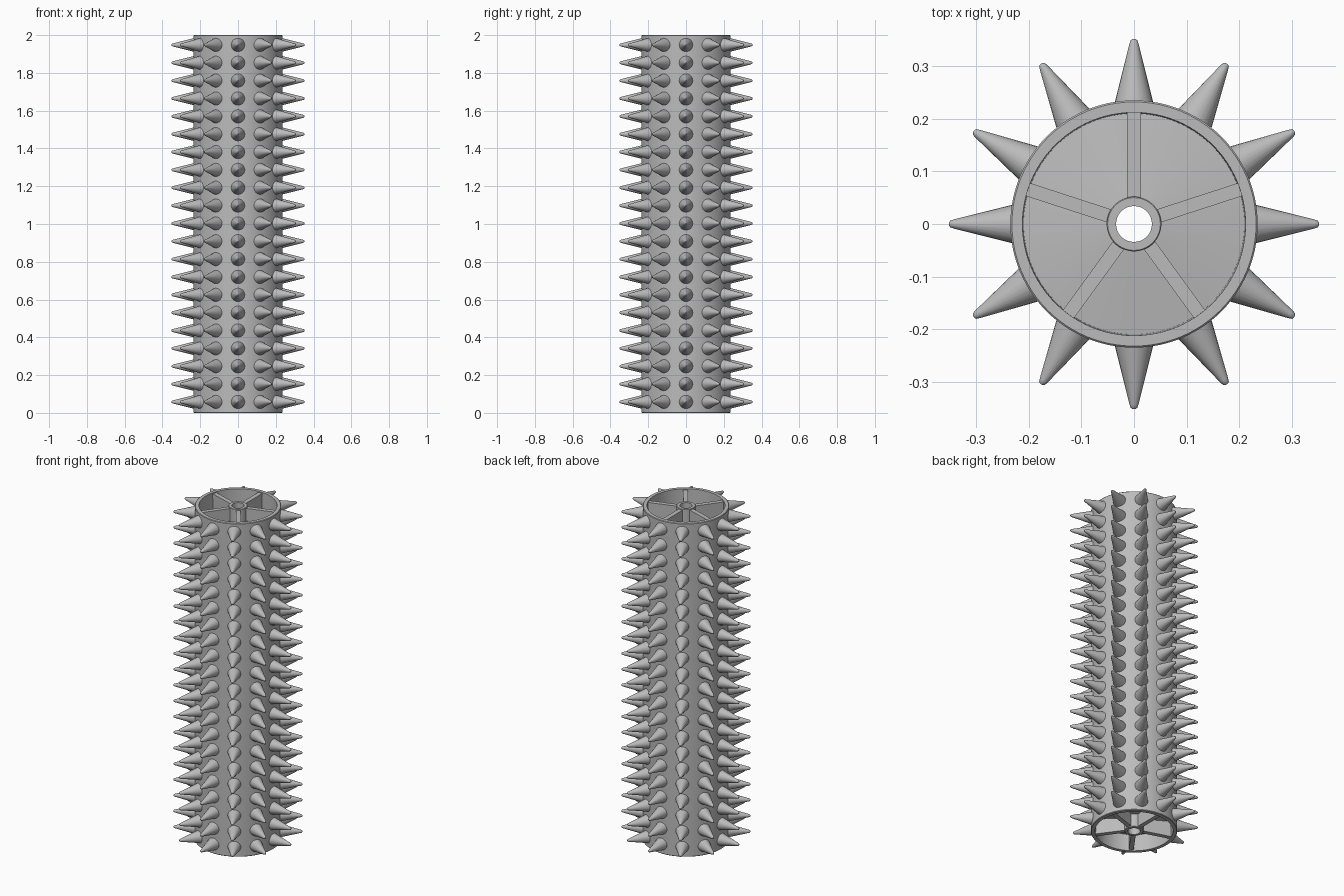
import bpy, bmesh, math
from mathutils import Matrix, Vector

HEIGHT = 2.0
SPIKE_COLUMNS, SPIKE_ROWS = 12, 21
SPOKES = 5

cube = bpy.data.objects.get("Cube")
if cube:
    bpy.data.objects.remove(cube, do_unlink=True)

grey = bpy.data.materials.new("plain grey")
grey.use_nodes = True
colour = (0.5, 0.5, 0.5, 1)
grey.diffuse_color = colour
grey.node_tree.nodes["Principled BSDF"].inputs["Base Color"].default_value = colour


def finish(bm, name, smooth=True):
    bmesh.ops.recalc_face_normals(bm, faces=bm.faces)
    mesh = bpy.data.meshes.new(name)
    bm.to_mesh(mesh)
    bm.free()
    mesh.materials.append(grey)
    obj = bpy.data.objects.new(name, mesh)
    bpy.context.collection.objects.link(obj)
    if smooth:
        bpy.ops.object.select_all(action='DESELECT')
        obj.select_set(True)
        bpy.context.view_layer.objects.active = obj
        bpy.ops.object.shade_smooth_by_angle(angle=math.radians(35))
    return obj


def lathe(bm, profile, steps, closed, matrix=Matrix()):
    """Revolve (radius, height) points round the z axis."""
    rings = []
    for i in range(steps):
        a = 2 * math.pi * i / steps
        rings.append([bm.verts.new(matrix @ Vector((r * math.cos(a), r * math.sin(a), z)))
                      for r, z in profile])
    count = len(profile)
    for i, ring in enumerate(rings):
        other = rings[(i + 1) % steps]
        for j in range(count if closed else count - 1):
            k = (j + 1) % count
            bm.faces.new((ring[j], other[j], other[k], ring[k]))
    if not closed:
        bm.faces.new([ring[0] for ring in rings])
        bm.faces.new([ring[-1] for ring in rings])


# Drum with rim, sloping recessed end plates and a bored hub
end = [(0.232, 0), (0.212, 0), (0.21, 0.1), (0.052, 0.08), (0.052, 0.002), (0.05, 0), (0.034, 0)]
half = [(0.235, 0.003)] + end
profile = half + [(r, HEIGHT - z) for r, z in reversed(half)]
bm = bmesh.new()
lathe(bm, profile, 96, True)
finish(bm, "drum")

# Spokes in both ends
for name, z in (("bottom_spokes", 0.056), ("top_spokes", HEIGHT - 0.056)):
    bm = bmesh.new()
    for i in range(SPOKES):
        turn = Matrix.Rotation(math.pi / 2 + 2 * math.pi * i / SPOKES, 4, 'Z')
        place = turn @ Matrix.Translation((0.13, 0, z)) @ Matrix.Diagonal((0.166, 0.026, 0.1, 1))
        bmesh.ops.create_cube(bm, size=1, matrix=place)
    finish(bm, name, smooth=False)

# Round-tipped spikes pointing outwards in a regular grid
spike = [(0.0405, 0.215), (0.0085, 0.343), (0.0065, 0.349), (0.003, 0.352)]
bm = bmesh.new()
for row in range(SPIKE_ROWS):
    lift = Matrix.Translation((0, 0, 0.058 + row * 0.0945))
    for column in range(SPIKE_COLUMNS):
        turn = Matrix.Rotation(2 * math.pi * column / SPIKE_COLUMNS, 4, 'Z')
        lathe(bm, spike, 24, False, lift @ turn @ Matrix.Rotation(math.pi / 2, 4, 'Y'))
finish(bm, "spikes")
